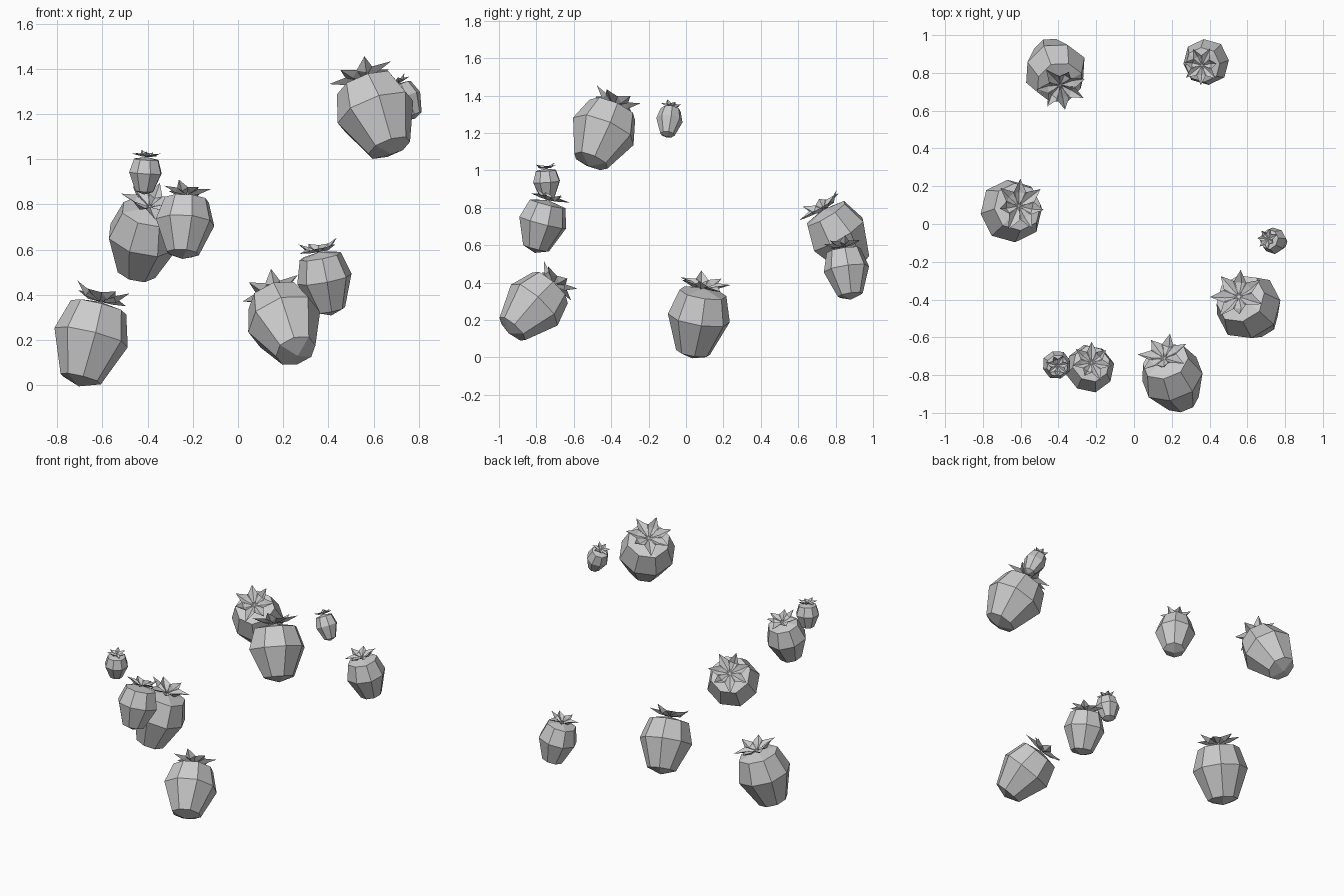
import bpy, bmesh, math
from mathutils import Vector, Matrix

if "Cube" in bpy.data.objects:
    bpy.data.objects.remove(bpy.data.objects["Cube"])


def ring(bm, r, z):
    # eight-sided ring, corners slightly pulled in like a subdivided box
    vs = []
    for i in range(8):
        a = math.pi * i / 4
        k = r * (1.0 if i % 2 == 0 else 0.97)
        vs.append(bm.verts.new((k * math.cos(a), k * math.sin(a), z)))
    return vs


def finish(bm, name, mat):
    bmesh.ops.recalc_face_normals(bm, faces=bm.faces)
    me = bpy.data.meshes.new(name)
    bm.to_mesh(me)
    bm.free()
    ob = bpy.data.objects.new(name, me)
    ob.matrix_world = mat
    bpy.context.collection.objects.link(ob)


def berry_body(name, mat):
    bm = bmesh.new()
    rings = [ring(bm, r, z) for r, z in ((0.56, -0.90), (1.02, 0.12), (0.77, 0.86))]
    for lo, hi in zip(rings, rings[1:]):
        for i in range(8):
            j = (i + 1) % 8
            bm.faces.new((lo[i], lo[j], hi[j], hi[i]))
    # four-quad caps at the tip and at the shoulder
    for loop, z in ((rings[0], -1.08), (rings[-1], 1.0)):
        c = bm.verts.new((0, 0, z))
        for i in range(0, 8, 2):
            bm.faces.new((c, loop[i], loop[i + 1], loop[(i + 2) % 8]))
    finish(bm, name, mat)


def leaf_crown(name, mat):
    bm = bmesh.new()
    for k in range(7):
        # folded pointed leaf: root, two sides, spine and tip
        a = 2 * math.pi * k / 7
        tip_r, tip_z = ((0.82, 1.22), (0.72, 1.34), (0.86, 1.12))[k % 3]
        def p(r, da, z):
            return bm.verts.new((r * math.cos(a + da), r * math.sin(a + da), z))
        root = p(0.03, 0, 1.0)
        left, right = p(0.44, 0.5, 1.16), p(0.44, -0.5, 1.16)
        spine, tip = p(0.42, 0, 1.04), p(tip_r, 0, tip_z)
        for f in ((root, spine, left), (root, right, spine),
                  (left, spine, tip), (spine, right, tip)):
            bm.faces.new(f)
    finish(bm, name, mat)


# centre, crown point, radius, spin about the stem
berries = [
    ((-0.655, 0.065, 0.19), (-0.61, 0.095, 0.37), 0.170, 0.3),
    ((0.210, -0.825, 0.265), (0.16, -0.71, 0.39), 0.168, 0.4),
    ((0.385, 0.860, 0.455), (0.36, 0.84, 0.59), 0.124, 0.2),
    ((-0.420, 0.825, 0.64), (-0.39, 0.735, 0.79), 0.165, 0.1),
    ((-0.235, -0.770, 0.705), (-0.225, -0.735, 0.84), 0.130, 0.5),
    ((-0.410, -0.745, 0.93), (-0.405, -0.75, 1.01), 0.076, 0.3),
    ((0.615, -0.450, 1.19), (0.555, -0.385, 1.345), 0.180, 0.2),
    ((0.745, -0.090, 1.26), (0.71, -0.08, 1.335), 0.070, 0.4),
]

for n, (c, top, r, spin) in enumerate(berries, 1):
    axis = Vector(top) - Vector(c)
    m = (Matrix.Translation(c) @ axis.to_track_quat('Z', 'Y').to_matrix().to_4x4()
         @ Matrix.Rotation(spin, 4, 'Z') @ Matrix.Diagonal((r, r, axis.length, 1)))
    berry_body(f"berry_body_{n}", m)
    # the leaves keep their own proportions on top of the body
    leaf_crown(f"berry_leaves_{n}", m)
